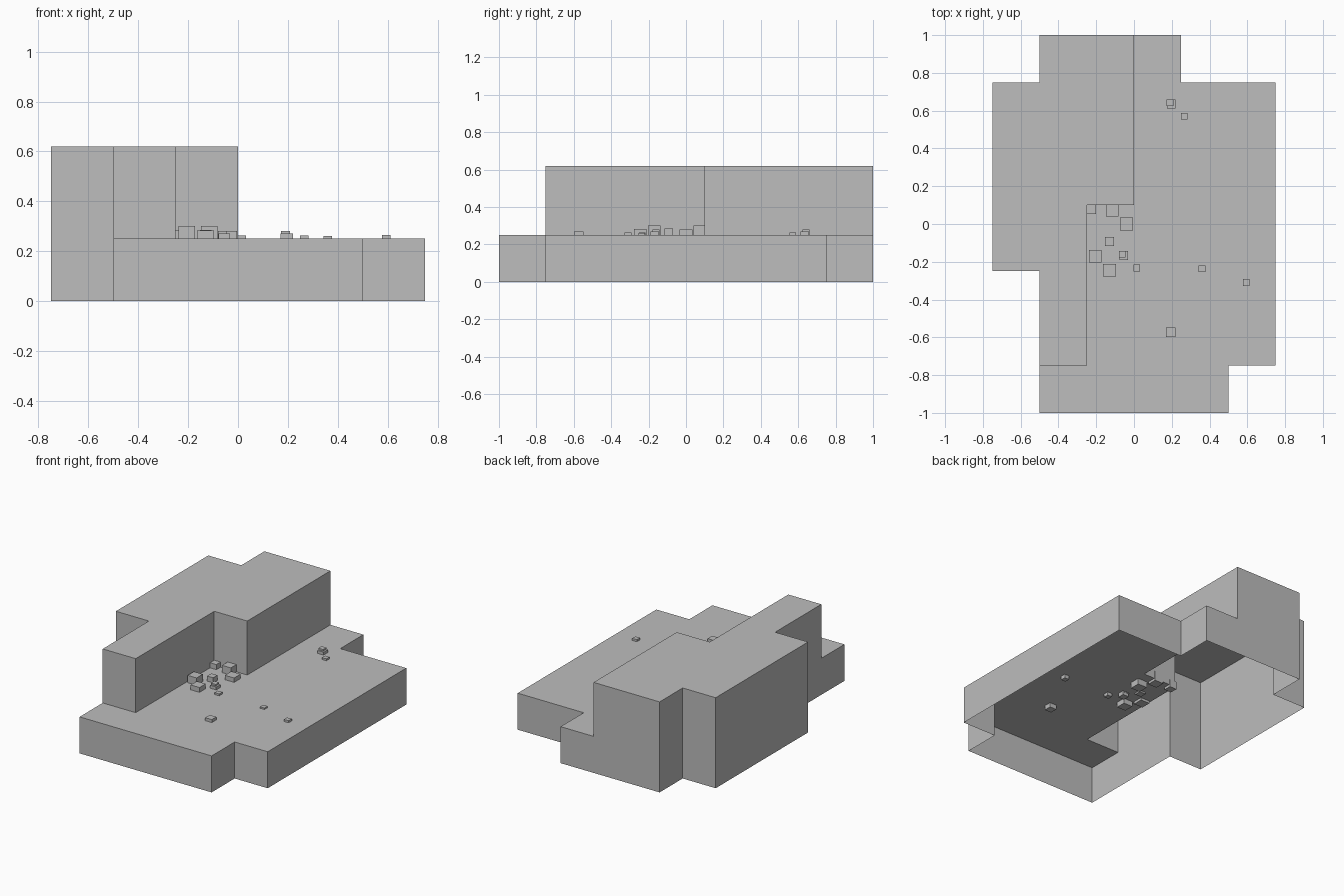
import bpy, bmesh
from mathutils import Matrix, Vector

cube = bpy.data.objects.get("Cube")
if cube:
    bpy.data.objects.remove(cube, do_unlink=True)

GREY = (0.51, 0.51, 0.51, 1)
stone = bpy.data.materials.new("plain_grey")
stone.use_nodes = True
stone.diffuse_color = GREY
stone.node_tree.nodes["Principled BSDF"].inputs["Base Color"].default_value = GREY

FLOOR, ROOF = 0.25, 0.62


def finish(name, bm):
    bmesh.ops.remove_doubles(bm, verts=bm.verts, dist=0.0001)
    mesh = bpy.data.meshes.new(name)
    bm.to_mesh(mesh)
    bm.free()
    mesh.materials.append(stone)
    obj = bpy.data.objects.new(name, mesh)
    bpy.context.collection.objects.link(obj)
    return obj


def sheet(bm, outline, z):
    bm.faces.new([bm.verts.new((x, y, z)) for x, y in outline])


def walls(bm, path, low, high):
    for (ax, ay), (bx, by) in zip(path, path[1:]):
        corners = [(ax, ay, low), (bx, by, low), (bx, by, high), (ax, ay, high)]
        bm.faces.new([bm.verts.new(c) for c in corners])


# Outlines run anticlockwise; the step is where the floor meets the raised block
floor_edge = [(-.5, -.75), (-.5, -1), (.5, -1), (.5, -.75), (.75, -.75),
              (.75, .75), (.25, .75), (.25, 1), (0, 1)]
block_edge = [(0, 1), (-.5, 1), (-.5, .75), (-.75, .75), (-.75, -.25),
              (-.5, -.25), (-.5, -.75)]
step = [(-.5, -.75), (-.25, -.75), (-.25, .1), (0, .1), (0, 1)]

# Low floor slab, hollow and open underneath
bm = bmesh.new()
sheet(bm, floor_edge + step[-2:0:-1], FLOOR)
walls(bm, floor_edge, 0, FLOOR)
finish("floor_slab", bm)

# Raised block, hollow and open underneath
bm = bmesh.new()
sheet(bm, block_edge + step[1:-1], ROOF)
walls(bm, block_edge, 0, ROOF)
walls(bm, step, FLOOR, ROOF)
finish("raised_block", bm)

# Rubble cubes sunk partly into the floor: x, y, size, top height
rubble = [
    (-.228, .08, .052, .285), (-.115, .073, .066, .3), (-.04, 0, .07, .28),
    (-.13, -.093, .046, .285), (-.205, -.17, .067, .3),
    (-.13, -.245, .067, .283), (-.055, -.167, .046, .27),
    (-.062, -.16, .036, .28), (.015, -.233, .035, .263),
    (.36, -.236, .035, .26), (.595, -.31, .035, .264),
    (.195, -.573, .05, .27), (.265, .57, .034, .263),
    (.19, .642, .036, .28), (.197, .635, .047, .27),
]
for i, (x, y, size, top) in enumerate(rubble, 1):
    bm = bmesh.new()
    centre = Matrix.Translation(Vector((x, y, top - size / 2)))
    bmesh.ops.create_cube(bm, size=size, matrix=centre)
    finish(f"rubble_{i}", bm)
